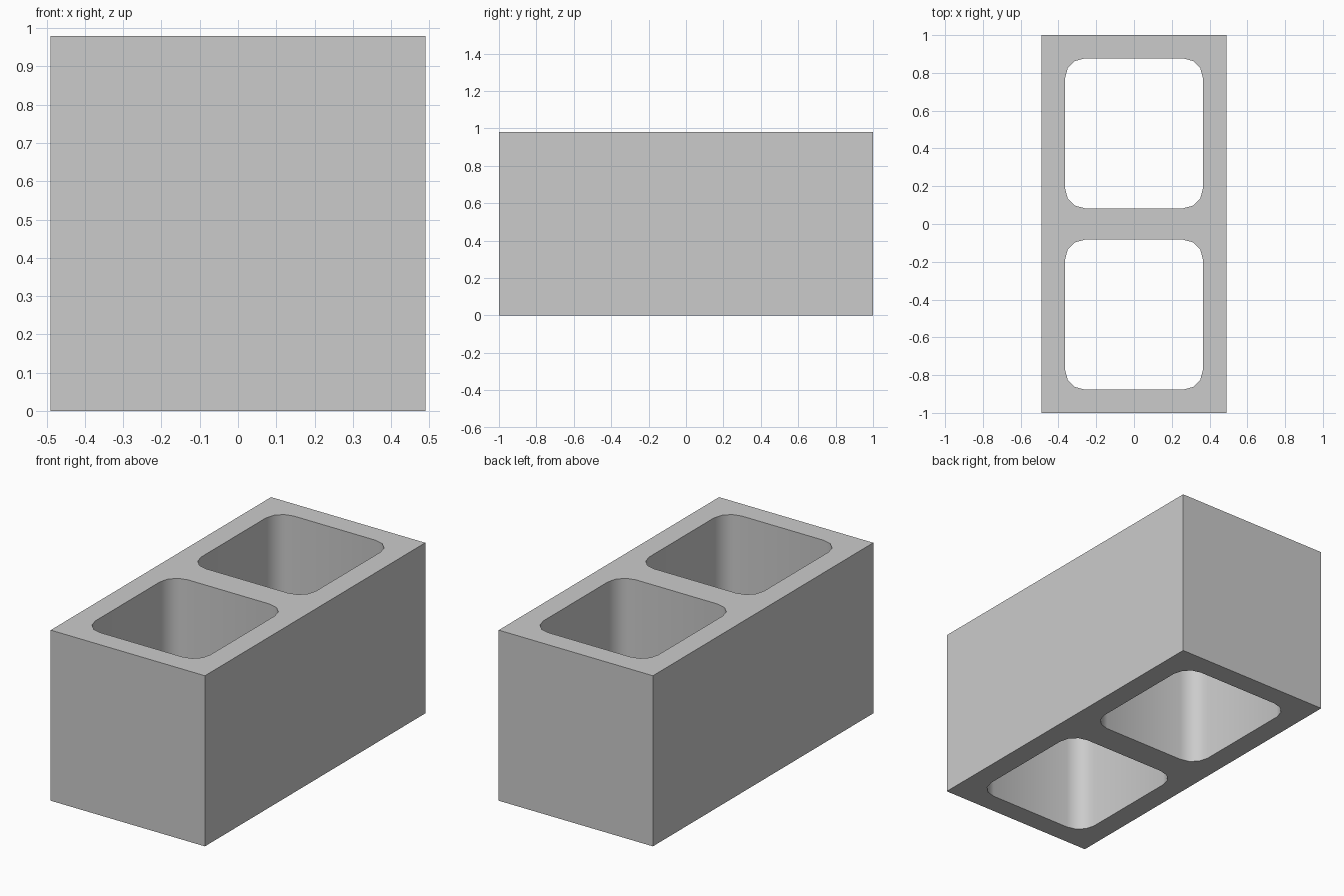
import bpy, bmesh, math

if "Cube" in bpy.data.objects:
    bpy.data.objects.remove(bpy.data.objects["Cube"])

HALF_X, HALF_Y, HEIGHT = 0.49, 1.0, 0.98
HOLE_X, HOLE_Y0, HOLE_Y1 = 0.365, 0.083, 0.877
RADIUS, CORNER_STEPS = 0.105, 3


def rounded_rect(x0, x1, y0, y1, r, steps):
    corners = [(x1 - r, y1 - r), (x0 + r, y1 - r), (x0 + r, y0 + r), (x1 - r, y0 + r)]
    points = []
    for i, (cx, cy) in enumerate(corners):
        for s in range(steps + 1):
            a = math.pi / 2 * (i + s / steps)
            points.append((cx + r * math.cos(a), cy + r * math.sin(a)))
    return points


def add_loop(bm, points):
    verts = [bm.verts.new((x, y, 0)) for x, y in points]
    return [bm.edges.new((verts[i - 1], verts[i])) for i in range(len(verts))]


bm = bmesh.new()

# Outer outline and the two rounded cores
edges = add_loop(bm, [(-HALF_X, -HALF_Y), (HALF_X, -HALF_Y), (HALF_X, HALF_Y), (-HALF_X, HALF_Y)])
for y0, y1 in ((HOLE_Y0, HOLE_Y1), (-HOLE_Y1, -HOLE_Y0)):
    edges += add_loop(bm, rounded_rect(-HOLE_X, HOLE_X, y0, y1, RADIUS, CORNER_STEPS))

# Fill the section and raise it to full height
bmesh.ops.triangle_fill(bm, edges=edges, use_beauty=True, normal=(0, 0, 1))
raised = bmesh.ops.extrude_face_region(bm, geom=bm.faces[:], use_keep_orig=True)
top = [v for v in raised["geom"] if isinstance(v, bmesh.types.BMVert)]
bmesh.ops.translate(bm, verts=top, vec=(0, 0, HEIGHT))
bmesh.ops.recalc_face_normals(bm, faces=bm.faces[:])

mesh = bpy.data.meshes.new("hollow_block")
bm.to_mesh(mesh)
bm.free()
block = bpy.data.objects.new("hollow_block", mesh)
bpy.context.collection.objects.link(block)

# Smooth the rounded core walls, keep the outer edges sharp
bpy.context.view_layer.objects.active = block
block.select_set(True)
bpy.ops.object.shade_smooth_by_angle(angle=math.radians(40))
